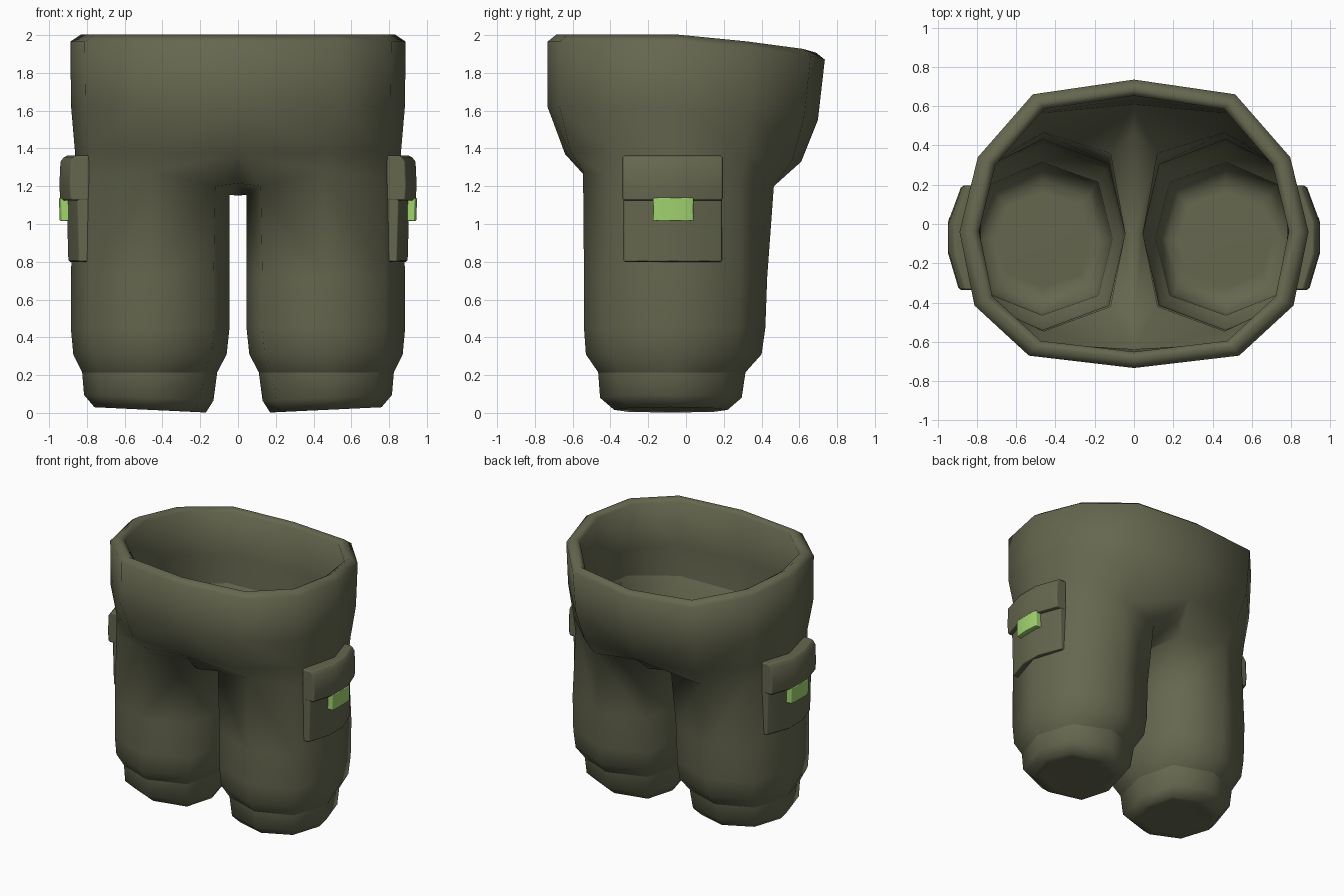
import bpy, bmesh

if "Cube" in bpy.data.objects:
    bpy.data.objects.remove(bpy.data.objects["Cube"])


def material(name, rgb):
    m = bpy.data.materials.new(name)
    m.diffuse_color = (*rgb, 1)
    m.use_nodes = True
    m.node_tree.nodes["Principled BSDF"].inputs["Base Color"].default_value = m.diffuse_color
    return m


OLIVE = material("olive cloth", (0.13, 0.135, 0.078))
GREEN = material("light green", (0.36, 0.66, 0.16))


def finish(bm, name, mat):
    """Turn a right-hand half into a smooth, mirrored object."""
    bmesh.ops.recalc_face_normals(bm, faces=bm.faces[:])
    for f in bm.faces:
        f.smooth = True
    me = bpy.data.meshes.new(name)
    bm.to_mesh(me)
    bm.free()
    me.materials.append(mat)
    ob = bpy.data.objects.new(name, me)
    bpy.context.collection.objects.link(ob)
    mod = ob.modifiers.new("mirror", 'MIRROR')
    mod.use_clip = True
    mod.merge_threshold = 0.0005
    return ob


# ---- trousers: right half, waist columns run front centre -> side -> back centre
bm = bmesh.new()


def ring(pts):
    return [bm.verts.new(p) for p in pts]


def bridge(a, b, closed=False):
    n = len(a)
    for i in range(n if closed else n - 1):
        j = (i + 1) % n
        bm.faces.new((a[i], a[j], b[j], b[i]))


def inset(pts, d, dz=0.0):
    k = 1 - d / 0.8
    return [(x * k, y * k, z + dz) for x, y, z in pts]


waist_xy = [(0, -.733), (.535, -.67), (.812, -.415), (.888, -.04), (.795, .34), (.515, .66), (0, .735)]
rim_z = [1.965, 1.965, 1.965, 1.965, 1.93, 1.89, 1.87]
belly_z = [1.62, 1.62, 1.62, 1.62, 1.60, 1.57, 1.55]
rim = [(x, y, z) for (x, y), z in zip(waist_xy, rim_z)]
belly = [(x * .995, y * (.95 if y > 0 else 1), z) for (x, y), z in zip(waist_xy, belly_z)]
hip = [(0, -.64, 1.37), (.48, -.61, 1.38), (.775, -.39, 1.39), (.862, -.04, 1.37),
       (.755, .31, 1.36), (.48, .565, 1.34), (0, .61, 1.33)]

# folded waistband lip, from inside bottom, over the rim, down to the hips
rings = [ring(p) for p in (inset(hip, .004, .01), inset(belly, .07), inset(rim, .09, .01),
                           inset(rim, .05, .037), rim, belly, hip)]
for a, b in zip(rings, rings[1:]):
    bridge(a, b)
hips = rings[-1]

# crotch strip and leg top
top = ring([(.46, -.545, 1.28), (.77, -.40, 1.25), (.866, -.04, 1.22), (.75, .29, 1.22),
            (.46, .465, 1.20), (.12, .36, 1.18), (.046, -.05, 1.155), (.12, -.42, 1.20)])
cf, cm, cb = ring([(0, -.50, 1.215), (0, -.05, 1.15), (0, .465, 1.205)])
bridge(hips[1:6], top[:5])
for f in ((hips[0], hips[1], top[0], top[7]), (hips[0], top[7], cf),
          (hips[6], hips[5], top[4], top[5]), (hips[6], top[5], cb),
          (cf, top[7], top[6], cm), (cm, top[6], top[5], cb)):
    bm.faces.new(f)

# leg and cuff: z, x range, y range, tilt
octagon = [(0, -1), (.74, -.73), (1, 0), (.74, .71), (0, 1), (-.8, .74), (-1, 0), (-.8, -.74)]
prev = top
sharp = None
for z, x0, x1, y0, y1, tilt in ((.72, .045, .885, -.54, .43, 0), (.45, .045, .885, -.54, .42, 0),
                                (.31, .06, .872, -.53, .40, 0), (.215, .11, .825, -.465, .315, 0),
                                (.08, .13, .815, -.455, .295, .015), (.016, .17, .76, -.38, .22, .014),
                                (.018, .225, .705, -.32, .16, .012)):
    cx, cy, rx, ry = (x0 + x1) / 2, (y0 + y1) / 2, (x1 - x0) / 2, (y1 - y0) / 2
    cur = ring([(cx + u * rx, cy + v * ry, z + u * tilt) for u, v in octagon])
    bridge(prev, cur, True)
    if z == .215:
        sharp = cur
    prev = cur
bm.faces.new(prev)
for i in range(8):
    bm.edges.get((sharp[i], sharp[(i + 1) % 8])).smooth = False
finish(bm, "trousers", OLIVE)


# ---- side pockets: plates bent around the leg
def plate(name, stations, levels, inner, mat, bevel):
    """stations: (y, outer x); levels: (z, x offset)."""
    bm = bmesh.new()
    loops = []
    for z, dx in levels:
        pts = [(x + dx, y, z) for y, x in stations]
        pts += [(inner, stations[-1][0], z), (inner, stations[0][0], z)]
        loops.append([bm.verts.new(p) for p in pts])
    n = len(loops[0])
    for a, b in zip(loops, loops[1:]):
        for i in range(n):
            j = (i + 1) % n
            bm.faces.new((a[i], a[j], b[j], b[i]))
    bm.faces.new(loops[0])
    bm.faces.new(loops[-1])
    ob = finish(bm, name, mat)
    bev = ob.modifiers.new("bevel", 'BEVEL')
    bev.width = bevel
    bev.segments = 1
    bev.limit_method = 'ANGLE'
    bev.angle_limit = 0.9
    bev.harden_normals = True
    return ob


plate("pocket", [(-.33, .852), (-.15, .908), (.01, .908), (.19, .84)],
      [(.80, -.01), (1.16, 0)], .78, OLIVE, .008)
plate("pocket_flap", [(-.335, .885), (-.15, .94), (.01, .94), (.195, .872)],
      [(1.125, 0), (1.2, .006), (1.33, 0), (1.362, -.025)], .785, OLIVE, .01)
plate("pocket_clasp", [(-.175, .938), (-.14, .948), (.005, .948), (.04, .938)],
      [(1.015, -.004), (1.14, 0)], .88, GREEN, .006)
